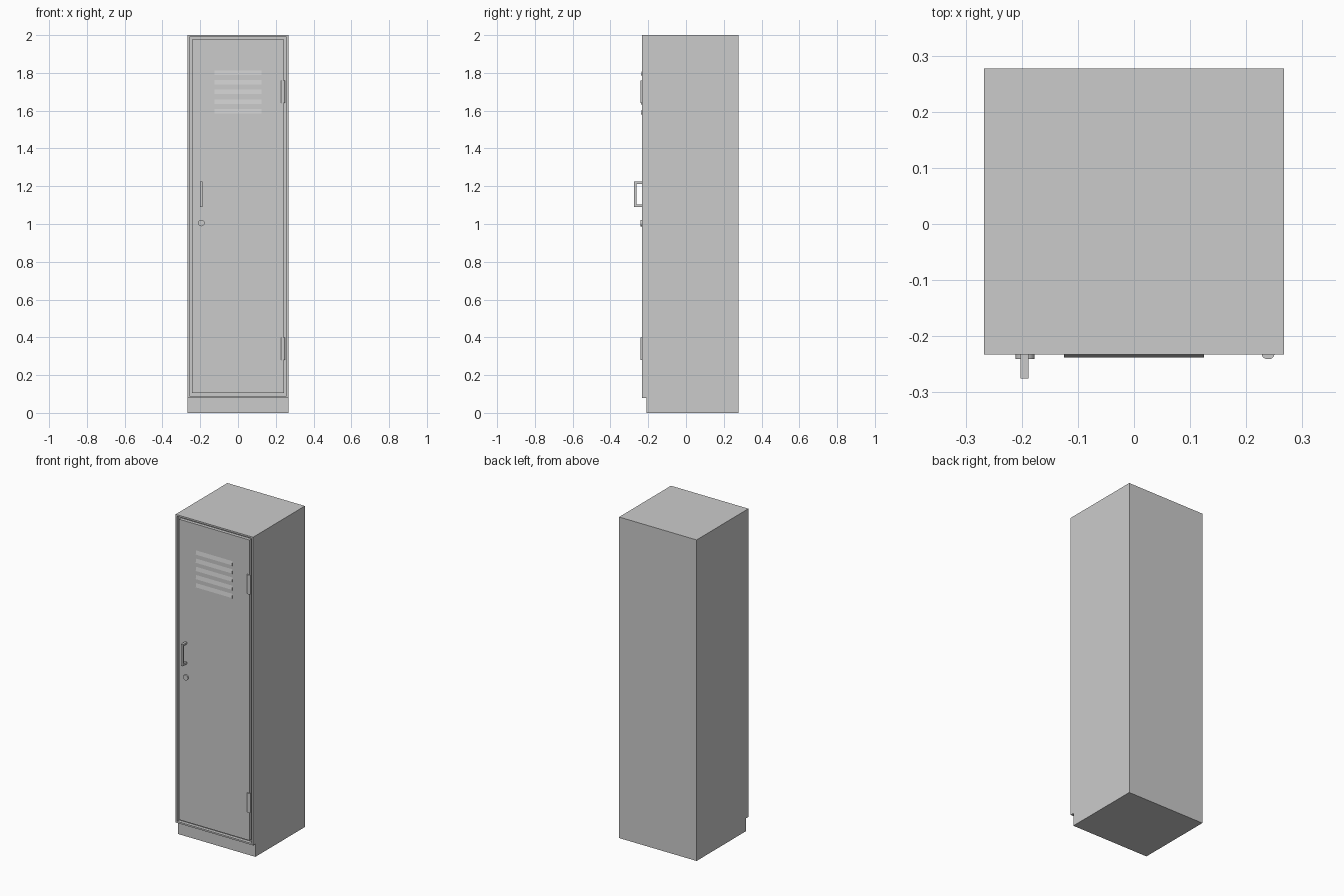
import bpy, bmesh, math
from mathutils import Vector

if "Cube" in bpy.data.objects:
    bpy.data.objects.remove(bpy.data.objects["Cube"])

FRONT, BACK, HALF_W = -0.233, 0.277, 0.267


def finish(name, bm, smooth=False):
    bmesh.ops.recalc_face_normals(bm, faces=bm.faces)
    mesh = bpy.data.meshes.new(name)
    bm.to_mesh(mesh)
    bm.free()
    obj = bpy.data.objects.new(name, mesh)
    bpy.context.collection.objects.link(obj)
    if smooth:
        bpy.ops.object.select_all(action='DESELECT')
        obj.select_set(True)
        bpy.context.view_layer.objects.active = obj
        bpy.ops.object.shade_smooth_by_angle(angle=math.radians(35))
    return obj


def box_bm(lo, hi):
    bm = bmesh.new()
    bmesh.ops.create_cube(bm, size=1)
    for v in bm.verts:
        v.co = Vector([lo[i] if v.co[i] < 0 else hi[i] for i in range(3)])
    return bm


def prism(name, points, direction, smooth=False):
    """Extrude a closed 3D outline along a direction."""
    bm = bmesh.new()
    face = bm.faces.new([bm.verts.new(p) for p in points])
    new = bmesh.ops.extrude_face_region(bm, geom=[face])['geom']
    verts = [g for g in new if isinstance(g, bmesh.types.BMVert)]
    bmesh.ops.translate(bm, verts=verts, vec=direction)
    return finish(name, bm, smooth)


# Cabinet with a door recess sunk into its front
bm = box_bm((-HALF_W, FRONT, 0.08), (HALF_W, BACK, 2.0))
front = min(bm.faces, key=lambda f: f.calc_center_median().y)
bmesh.ops.inset_region(bm, faces=[front], thickness=0.014)
bmesh.ops.inset_region(bm, faces=[front], thickness=0.0, depth=0.0)
bmesh.ops.translate(bm, verts=list(front.verts), vec=(0, 0.02, 0))
finish("cabinet_body", bm)

# Set-back plinth
finish("plinth", box_bm((-HALF_W, -0.21, 0), (HALF_W, BACK, 0.08)))

# Door, leaving a narrow gap all round
finish("door", box_bm((-0.243, FRONT, 0.104), (0.243, FRONT + 0.02, 1.976)))

# Ventilation louvers: wedges sloping outwards towards the bottom
for i in range(5):
    z = 1.785 - i * 0.051
    prism(f"louver_{i + 1}",
          [(-0.125, FRONT, z), (-0.125, FRONT - 0.005, z),
           (-0.125, FRONT - 0.005, z + 0.004), (-0.125, FRONT, z + 0.028)],
          (0.25, 0, 0))

# Hinges: rounded barrels on the right edge
for name, z in (("lower_hinge", 0.28), ("upper_hinge", 1.64)):
    arc = [(0.239 + 0.011 * math.cos(a), FRONT - 0.008 * math.sin(a), z)
           for a in (math.pi * k / 12 for k in range(13))]
    prism(name, arc, (0, 0, 0.12), True)

# U-shaped pull handle
outer, t = -0.275, 0.012
handle = [(FRONT, 1.09), (outer, 1.09), (outer, 1.225), (FRONT, 1.225),
          (FRONT, 1.225 - t), (outer + t, 1.225 - t),
          (outer + t, 1.09 + t), (FRONT, 1.09 + t)]
prism("handle", [(-0.202, y, z) for y, z in handle], (0.014, 0, 0))

# Round lock
ring = [(-0.194 + 0.017 * math.cos(a), FRONT, 1.005 + 0.017 * math.sin(a))
        for a in (math.tau * k / 32 for k in range(32))]
prism("lock", ring, (0, -0.008, 0), True)
